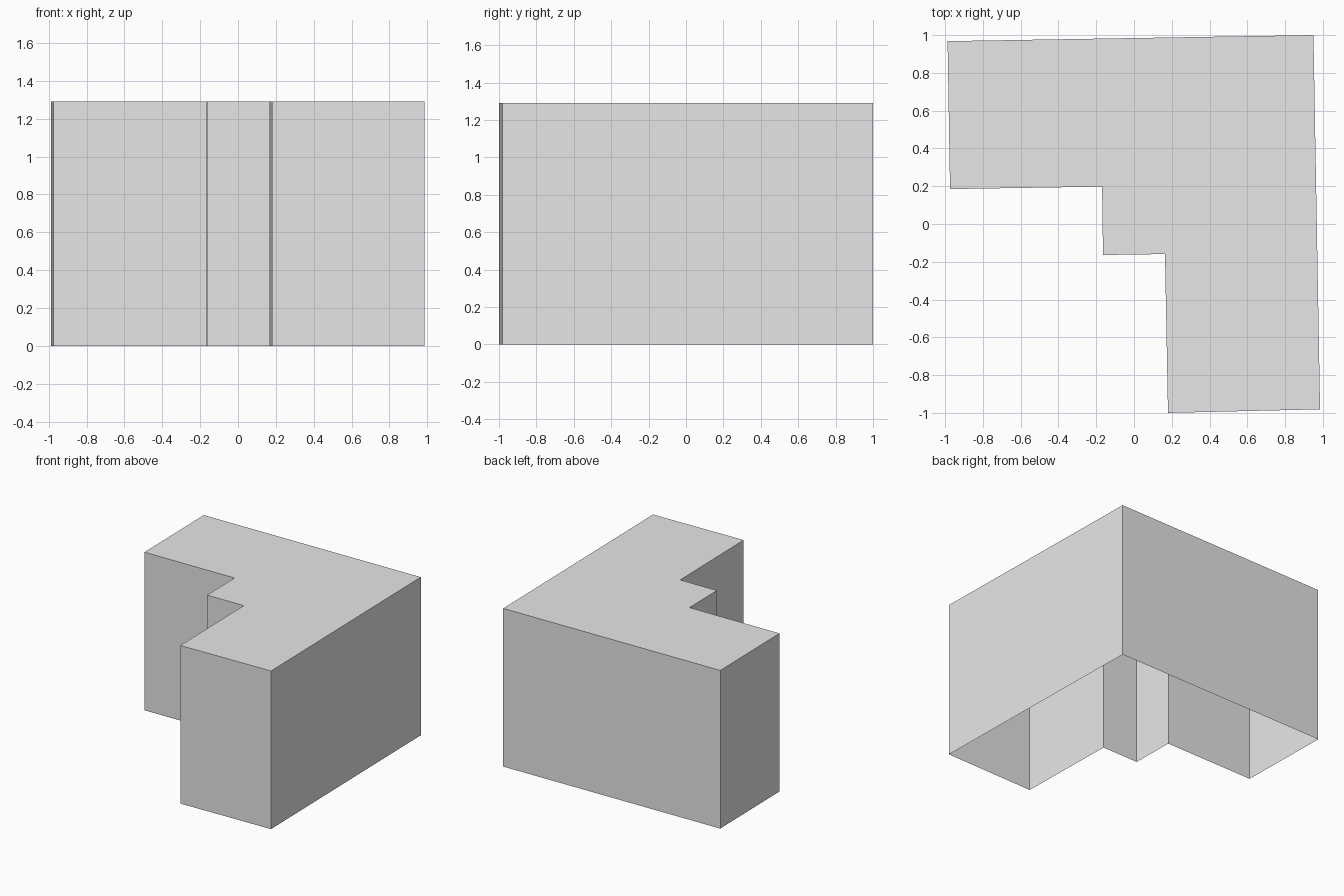
import bpy
import bmesh

cube = bpy.data.objects.get("Cube")
if cube:
    bpy.data.objects.remove(cube, do_unlink=True)

HEIGHT = 1.29

# Footprint of the L-shaped block, counter-clockwise, slightly rotated
footprint = [
    (-0.987, 0.968), (-0.974, 0.185), (-0.169, 0.198), (-0.164, -0.164),
    (0.164, -0.159), (0.18, -1.0), (0.985, -0.981), (0.95, 1.0),
]

# Plain grey for the whole building
grey = bpy.data.materials.new("plain_grey")
grey.use_nodes = True
colour = (0.8, 0.8, 0.8, 1.0)
grey.diffuse_color = colour
grey.node_tree.nodes["Principled BSDF"].inputs["Base Color"].default_value = colour

# Thin shell: outer walls and flat roof, open underneath
bm = bmesh.new()
base = [bm.verts.new((x, y, 0)) for x, y in footprint]
top = [bm.verts.new((x, y, HEIGHT)) for x, y in footprint]
bm.faces.new(top)
for i in range(len(base)):
    j = (i + 1) % len(base)
    bm.faces.new((base[i], base[j], top[j], top[i]))
bm.normal_update()

mesh = bpy.data.meshes.new("building_shell")
bm.to_mesh(mesh)
bm.free()
mesh.materials.append(grey)
shell = bpy.data.objects.new("building_shell", mesh)
bpy.context.scene.collection.objects.link(shell)
